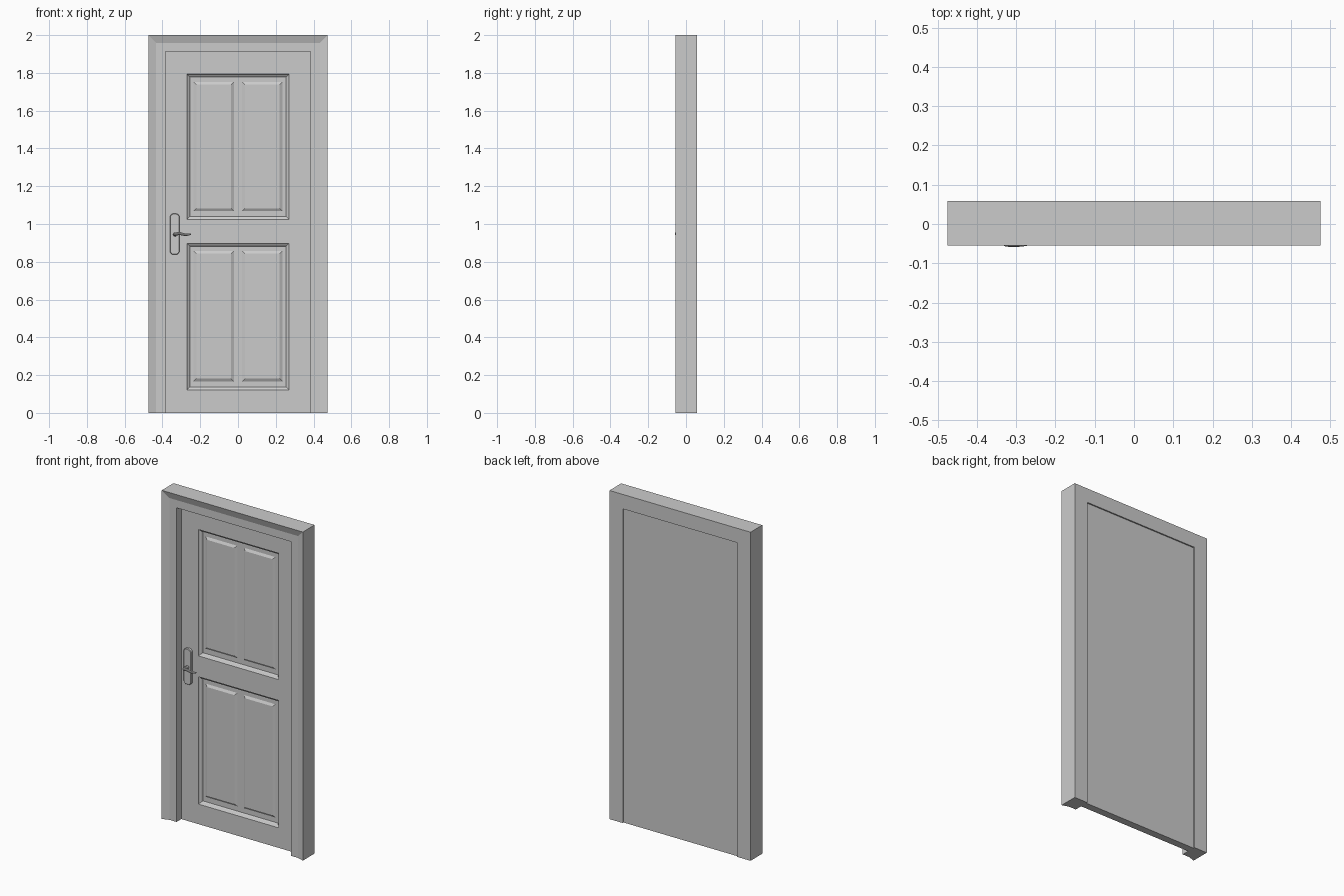
import bpy, bmesh, math

if "Cube" in bpy.data.objects:
    bpy.data.objects.remove(bpy.data.objects["Cube"])

FRONT = 0.005      # y of the leaf front
BACK = 0.050       # y of the leaf back
W = 0.385          # half width of the opening
H = 1.912          # height of the opening


def finish(bm, name, smooth=False):
    bmesh.ops.remove_doubles(bm, verts=bm.verts, dist=1e-5)
    bmesh.ops.recalc_face_normals(bm, faces=bm.faces)
    me = bpy.data.meshes.new(name)
    bm.to_mesh(me)
    bm.free()
    ob = bpy.data.objects.new(name, me)
    bpy.context.collection.objects.link(ob)
    if smooth:
        shade(ob)
    return ob


def shade(ob):
    bpy.ops.object.select_all(action='DESELECT')
    ob.select_set(True)
    bpy.context.view_layer.objects.active = ob
    bpy.ops.object.shade_smooth_by_angle(angle=math.radians(35))


def rings(bm, rect, steps, cap=True):
    """Nested rectangles in the xz plane; steps are (inset, y)."""
    x0, x1, z0, z1 = rect
    prev = None
    for d, y in steps:
        cur = [bm.verts.new((x, y, z)) for x, z in
               ((x0 + d, z0 + d), (x1 - d, z0 + d), (x1 - d, z1 - d), (x0 + d, z1 - d))]
        if prev:
            for i in range(4):
                j = (i + 1) % 4
                bm.faces.new((prev[i], prev[j], cur[j], cur[i]))
        prev = cur
    if cap:
        bm.faces.new(prev)


# Frame: casing profile (inset from outer edge, y) mitred round three sides
profile = [(0, 0.058), (0, -0.055), (0.042, -0.041), (0.09, -0.041), (0.09, 0.058)]
bm = bmesh.new()
stations = []
for sx, top in ((-1, 0), (-1, 1), (1, 1), (1, 0)):
    stations.append([bm.verts.new((sx * (0.475 - d), y, (2 - d * 0.978) if top else 0))
                     for d, y in profile])
n = len(profile)
for a, b in zip(stations, stations[1:]):
    for i in range(n):
        j = (i + 1) % n
        bm.faces.new((a[i], a[j], b[j], b[i]))
bm.faces.new(stations[0])
bm.faces.new(stations[-1])
finish(bm, "door_frame")

# Door leaf: stiles and rails with two moulded recesses, closed at the back
PX = 0.27
panels = [(0.122, 0.897), (1.024, 1.793)]
bm = bmesh.new()
xs = (-W, -PX, PX, W)
zs = (0, *panels[0], *panels[1], H)
for i in range(3):
    for k in range(5):
        rect = (xs[i], xs[i + 1], zs[k], zs[k + 1])
        if i == 1 and k in (1, 3):
            rings(bm, rect, [(0, FRONT), (0.003, FRONT + 0.006),
                             (0.012, FRONT + 0.012), (0.016, FRONT + 0.02)])
        else:
            rings(bm, rect, [(0, FRONT)])
rings(bm, (-W, W, 0, H), [(0, FRONT), (0, BACK)])
finish(bm, "door_leaf")

# Raised fields: a pair in each recess
for label, (z0, z1) in zip(("lower", "upper"), panels):
    bm = bmesh.new()
    for x0, x1 in ((-0.235, -0.022), (0.022, 0.235)):
        rings(bm, (x0, x1, z0 + 0.045, z1 - 0.04),
              [(0, FRONT + 0.0201), (0.014, FRONT + 0.012)])
    finish(bm, label + "_raised_fields")

# Handle backplate: rounded outline extruded and bevelled
bm = bmesh.new()
cx, hw, r = -0.335, 0.025, 0.018
outline = []
for ox, oz, a0 in ((1, 1.037, 0), (-1, 1.037, 90), (-1, 0.856, 180), (1, 0.856, 270)):
    for s in range(5):
        a = math.radians(a0 + s * 22.5)
        outline.append((cx + ox * (hw - r) + r * math.cos(a), oz + r * math.sin(a)))
prev = None
for y, k in ((FRONT + 0.001, 1), (-0.008, 1), (-0.011, 0.9)):
    cur = [bm.verts.new((cx + (x - cx) * k, y, 0.9465 + (z - 0.9465) * (0.975 if k < 1 else 1)))
           for x, z in outline]
    if prev:
        for i in range(len(cur)):
            j = (i + 1) % len(cur)
            bm.faces.new((prev[i], prev[j], cur[j], cur[i]))
    prev = cur
bm.faces.new(prev)
finish(bm, "handle_backplate", True)

# Lever: tapered wavy curve rising from the plate
cu = bpy.data.curves.new("handle_lever", 'CURVE')
cu.dimensions = '3D'
cu.bevel_depth = 0.009
cu.bevel_resolution = 3
cu.resolution_u = 5
cu.use_fill_caps = True
sp = cu.splines.new('NURBS')
path = [(-0.333, -0.008, 0.945, 1.2), (-0.333, -0.032, 0.945, 1.1), (-0.331, -0.048, 0.946, 1),
        (-0.312, -0.051, 0.951, 0.9), (-0.29, -0.051, 0.945, 0.8), (-0.27, -0.049, 0.942, 0.7),
        (-0.25, -0.047, 0.947, 0.45)]
sp.points.add(len(path) - 1)
for p, (x, y, z, rad) in zip(sp.points, path):
    p.co = (x, y, z, 1)
    p.radius = rad
sp.order_u = 3
sp.use_endpoint_u = True
lever = bpy.data.objects.new("handle_lever", cu)
bpy.context.collection.objects.link(lever)
bpy.ops.object.select_all(action='DESELECT')
lever.select_set(True)
bpy.context.view_layer.objects.active = lever
bpy.ops.object.convert(target='MESH')
shade(bpy.context.view_layer.objects.active)
